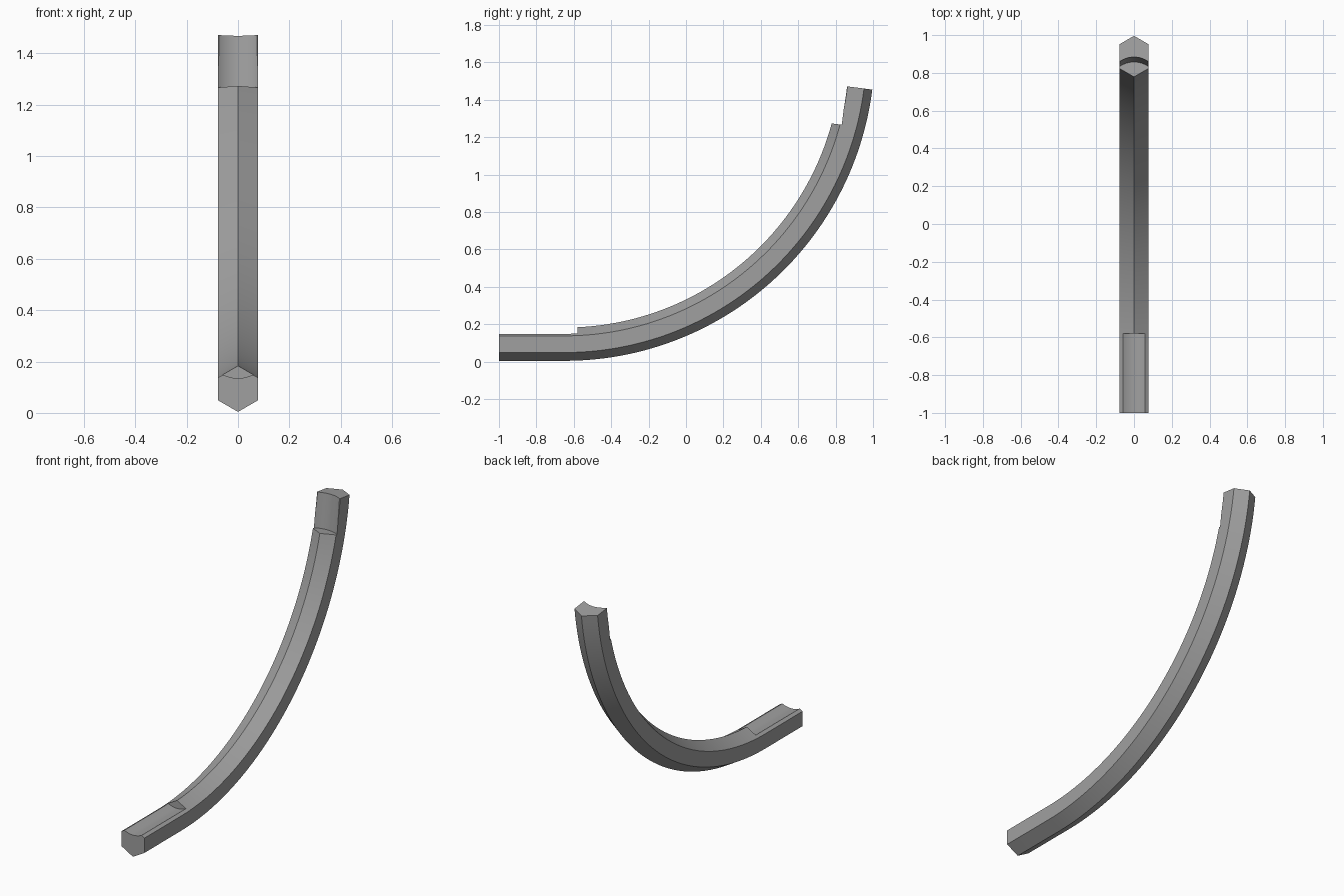
import bpy, bmesh, math
from mathutils import Matrix, Vector

if "Cube" in bpy.data.objects:
    bpy.data.objects.remove(bpy.data.objects["Cube"])

HALF_W = 0.077                      # half width of the hexagonal bar
SIDE = HALF_W * 2 / math.sqrt(3)    # hexagon side length
BASE = 0.004
SWEEP = math.radians(82.8)
RADIUS = 1.658                      # radius of the outer ridge
ARC_Y = -0.649                      # where the straight part meets the arc
STEPS = 56
GROOVE_R = 0.13

grey = bpy.data.materials.new("grey")
grey.diffuse_color = (0.35, 0.35, 0.35, 1)
grey.use_nodes = True
grey.node_tree.nodes["Principled BSDF"].inputs["Base Color"].default_value = grey.diffuse_color


def make_object(name, bm):
    bmesh.ops.recalc_face_normals(bm, faces=bm.faces)
    mesh = bpy.data.meshes.new(name)
    bm.to_mesh(mesh)
    bm.free()
    mesh.materials.append(grey)
    obj = bpy.data.objects.new(name, mesh)
    bpy.context.collection.objects.link(obj)
    return obj


# Hexagon section as (x, distance inward from the outer ridge)
section = [(0, 0), (HALF_W, SIDE / 2), (HALF_W, SIDE * 1.5),
           (0, SIDE * 2), (-HALF_W, SIDE * 1.5), (-HALF_W, SIDE / 2)]


def ridge_frame(angle):
    """Outer ridge point, tangent and inward normal on the arc."""
    s, c = math.sin(angle), math.cos(angle)
    point = Vector((0, ARC_Y + RADIUS * s, BASE + RADIUS * (1 - c)))
    return point, Vector((0, c, s)), Vector((0, -s, c))


# Bar: straight foot followed by a circular sweep
path = [(Vector((0, -1, BASE)), Vector((0, 0, 1)))]
for i in range(STEPS + 1):
    point, tangent, normal = ridge_frame(SWEEP * i / STEPS)
    path.append((point, normal))

bm = bmesh.new()
rings = [[bm.verts.new(p + Vector((x, 0, 0)) + n * h) for x, h in section]
         for p, n in path]
for a, b in zip(rings, rings[1:]):
    for k in range(6):
        m = (k + 1) % 6
        bm.faces.new((a[k], a[m], b[m], b[k]))
bm.faces.new(rings[0])
bm.faces.new(rings[-1])
bar = make_object("curved_bar", bm)


# Round grooves cut into the inner side at both ends
def cut_groove(start, end):
    axis = end - start
    bm = bmesh.new()
    bmesh.ops.create_cone(bm, cap_ends=True, segments=96, radius1=GROOVE_R,
                          radius2=GROOVE_R, depth=axis.length)
    turn = axis.to_track_quat('Z', 'Y').to_matrix().to_4x4()
    bm.transform(Matrix.Translation((start + end) / 2) @ turn)
    cutter = make_object("groove_cutter", bm)
    cutter.hide_render = True
    mod = bar.modifiers.new("groove", 'BOOLEAN')
    mod.operation = 'DIFFERENCE'
    mod.solver = 'EXACT'
    mod.object = cutter
    bpy.context.view_layer.objects.active = bar
    bpy.ops.object.modifier_apply(modifier=mod.name)
    bpy.data.objects.remove(cutter)


foot_z = 0.135 + GROOVE_R
cut_groove(Vector((0, -1.1, foot_z)), Vector((0, -0.58, foot_z)))

tip, along, inward = ridge_frame(SWEEP)
centre = tip + inward * (0.113 + GROOVE_R)
cut_groove(centre - along * 0.207, centre + along * 0.1)

# Smooth along the sweep, crisp at the ridges
bpy.ops.object.select_all(action='DESELECT')
bar.select_set(True)
bpy.context.view_layer.objects.active = bar
bpy.ops.object.shade_smooth_by_angle(angle=math.radians(25))
